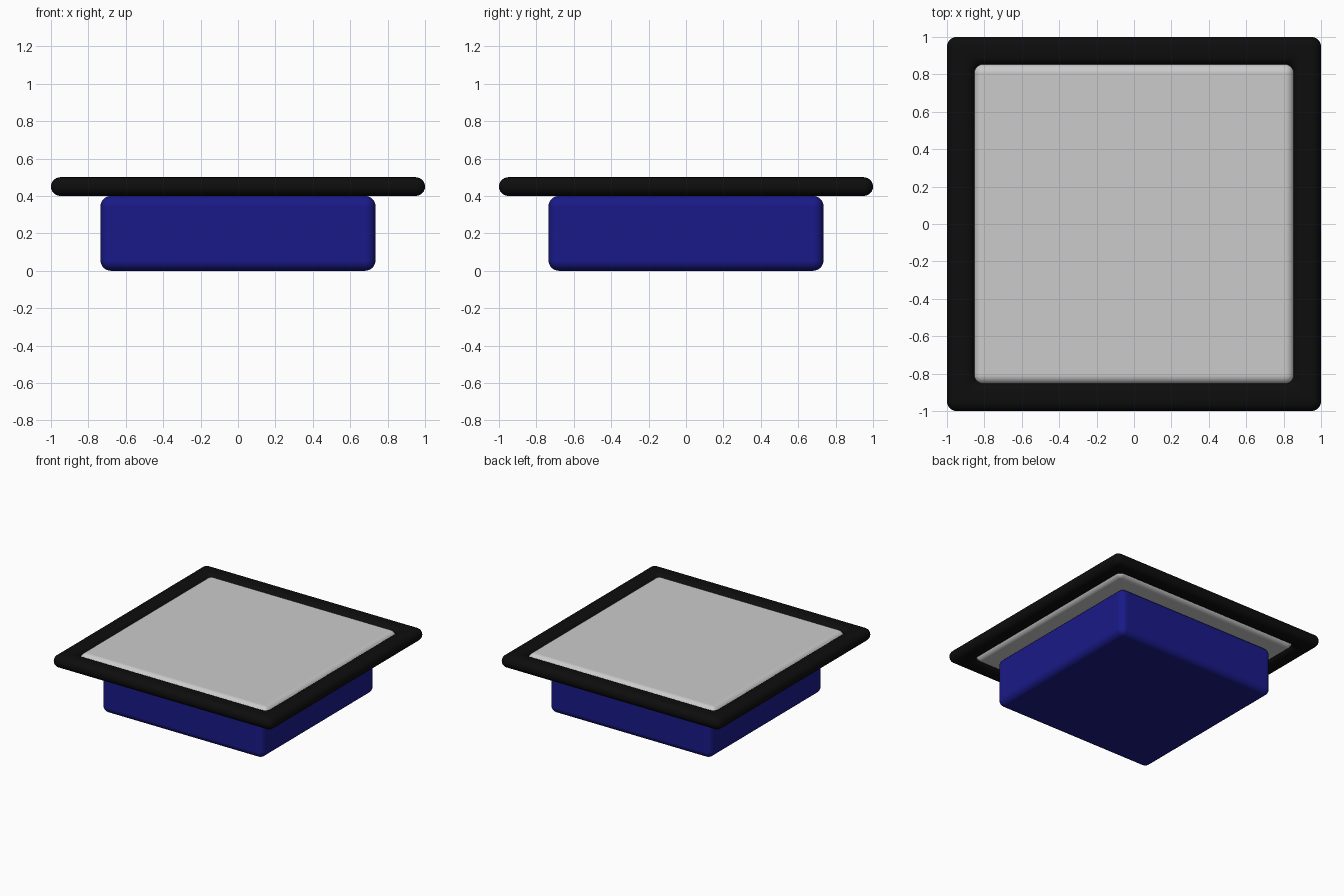
import bpy, bmesh, math

if "Cube" in bpy.data.objects:
    bpy.data.objects.remove(bpy.data.objects["Cube"])


def material(name, color):
    m = bpy.data.materials.new(name)
    m.diffuse_color = color
    m.use_nodes = True
    m.node_tree.nodes["Principled BSDF"].inputs["Base Color"].default_value = m.diffuse_color
    return m


def finish(name, bm, mat=None):
    me = bpy.data.meshes.new(name)
    bm.to_mesh(me)
    bm.free()
    ob = bpy.data.objects.new(name, me)
    bpy.context.collection.objects.link(ob)
    for p in me.polygons:
        p.use_smooth = True
    if mat:
        me.materials.append(mat)
    return ob


def rounded_box(name, half, z0, z1, radius, mat=None):
    bm = bmesh.new()
    bmesh.ops.create_cube(bm, size=1)
    for v in bm.verts:
        v.co.x *= 2 * half
        v.co.y *= 2 * half
        v.co.z = z0 + (v.co.z + 0.5) * (z1 - z0)
    ob = finish(name, bm, mat)
    bev = ob.modifiers.new("rounding", 'BEVEL')
    bev.width = radius
    bev.segments = 8
    bev.harden_normals = True
    return ob


def square_loop(bm, half, radius, z, steps=8):
    # one rounded-square ring of vertices
    verts = []
    for c in range(4):
        mid = math.radians(45 + 90 * c)
        cx = math.copysign(half - radius, math.cos(mid))
        cy = math.copysign(half - radius, math.sin(mid))
        for i in range(steps + 1):
            a = math.radians(90 * c + 90 * i / steps)
            verts.append(bm.verts.new((cx + radius * math.cos(a), cy + radius * math.sin(a), z)))
    return verts


def round_edged_frame(name, outer, inner, z, r, mat):
    # pill-shaped section swept round the square
    bm = bmesh.new()
    n = 12
    loops = []
    for i in range(n + 1):
        a = -math.pi / 2 + math.pi * i / n
        off = r * math.cos(a)
        loops.append(square_loop(bm, outer - r + off, off + 0.002, z + r * math.sin(a)))
    for i in range(n + 1):
        a = math.pi / 2 - math.pi * i / n
        off = r * math.cos(a)
        loops.append(square_loop(bm, inner + r - off, r, z + r * math.sin(a)))
    for la, lb in zip(loops, loops[1:] + loops[:1]):
        for j in range(len(la)):
            k = (j + 1) % len(la)
            bm.faces.new((la[j], la[k], lb[k], lb[j]))
    bmesh.ops.recalc_face_normals(bm, faces=bm.faces)
    return finish(name, bm, mat)


blue = material("navy", (0.01, 0.01, 0.25, 1))
black = material("black", (0.004, 0.004, 0.004, 1))

# base, frame and the panel filling the frame
rounded_box("base", 0.735, 0.0, 0.4, 0.055, blue)
round_edged_frame("frame", 1.0, 0.85, 0.45, 0.05, black)
rounded_box("panel", 0.857, 0.4, 0.5, 0.0499)
